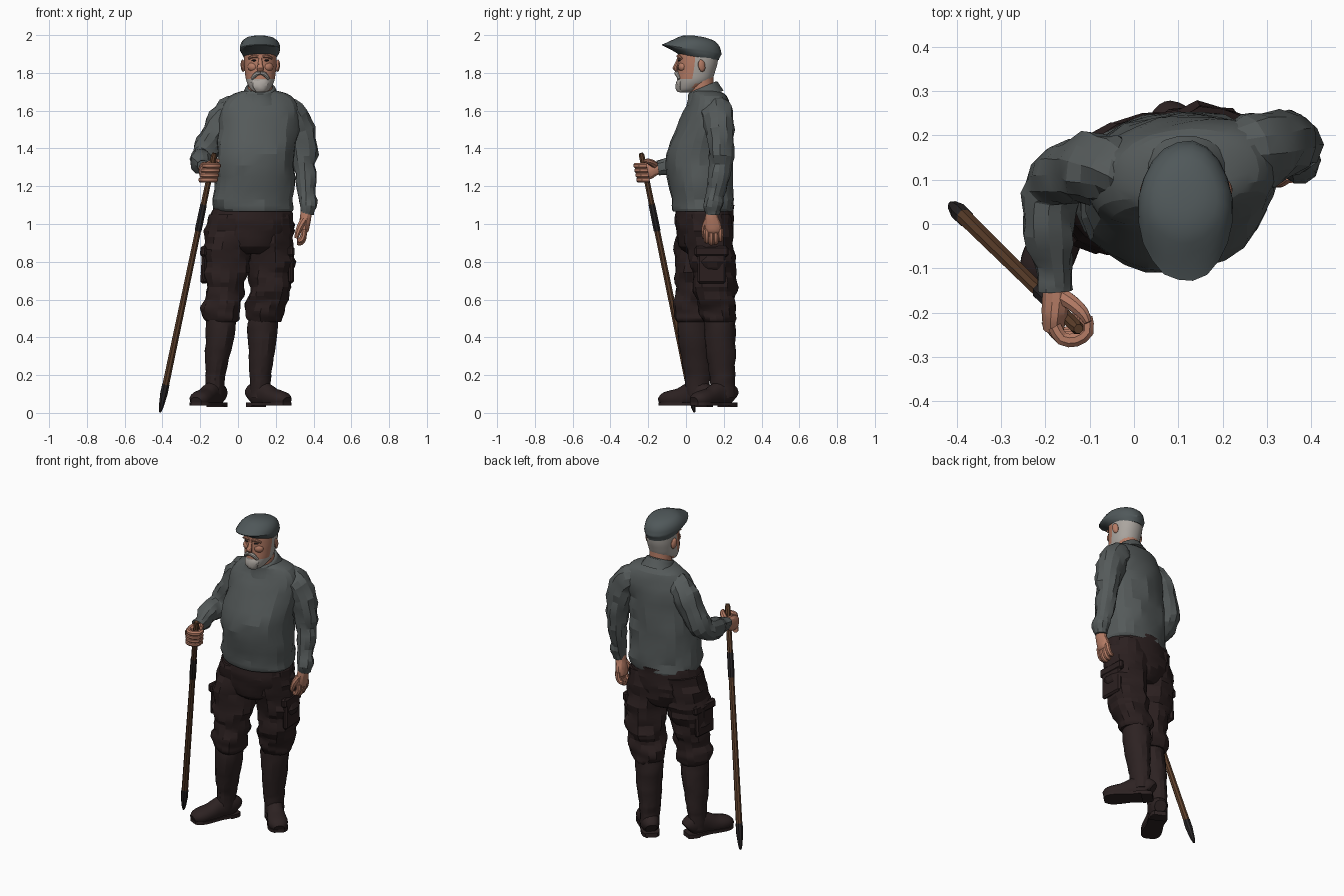
import bpy, bmesh, math
from mathutils import Vector, noise


def material(name, r, g, b):
    m = bpy.data.materials.new(name)
    m.diffuse_color = (r, g, b, 1)
    return m


WOOL = material("grey wool", 0.090, 0.102, 0.102)
CAP = material("slate cap", 0.080, 0.098, 0.102)
TROUSER = material("dark brown cloth", 0.024, 0.014, 0.014)
BOOT = material("boot rubber", 0.026, 0.016, 0.016)
SKIN = material("skin", 0.46, 0.20, 0.13)
HAIR = material("white hair", 0.41, 0.38, 0.35)
WOOD = material("stick wood", 0.11, 0.05, 0.024)
DARK = material("dark grip", 0.02, 0.017, 0.018)
UP = Vector((0, 0, 1))


def finish(bm, name, mats, angle=28):
    bmesh.ops.recalc_face_normals(bm, faces=bm.faces)
    me = bpy.data.meshes.new(name)
    bm.to_mesh(me)
    bm.free()
    for m in mats:
        me.materials.append(m)
    for p in me.polygons:
        p.use_smooth = True
    me.set_sharp_from_angle(angle=math.radians(angle))
    ob = bpy.data.objects.new(name, me)
    bpy.context.collection.objects.link(ob)
    return ob


def spline(keys, sub):
    """Catmull-Rom through rows of (x, y, z, ra, rb)."""
    out = []
    for i in range(len(keys) - 1):
        a, b = keys[i], keys[i + 1]
        p = keys[i - 1] if i else a
        q = keys[i + 2] if i + 2 < len(keys) else b
        for s in range(sub):
            t = s / sub
            out.append([0.5 * (2 * B + (C - A) * t + (2 * A - 5 * B + 4 * C - D) * t * t
                               + (3 * B - A - 3 * C + D) * t ** 3)
                        for A, B, C, D in zip(p, a, b, q)])
    return out + [list(keys[-1])]


def loft(name, keys, mats, n=14, sub=3, flat=False, yaw=0, power=1, folds=0, freq=(9, 9, 22),
         tilt=0, floor=None, ceil=None, rule=None, ref=UP, angle=28):
    """Skin rings along a path; flat=True keeps the rings horizontal."""
    keys = [k if len(k) == 5 else (*k, k[3]) for k in keys]
    rows = spline(keys, sub)
    mats = mats if isinstance(mats, list) else [mats]
    bm = bmesh.new()
    rings = []
    for i, r in enumerate(rows):
        c = Vector(r[:3])
        if flat:
            u = Vector((math.cos(yaw), math.sin(yaw), 0))
            v = Vector((-math.sin(yaw), math.cos(yaw), 0))
        else:
            t = Vector(rows[min(i + 1, len(rows) - 1)][:3]) - Vector(rows[max(i - 1, 0)][:3])
            u = t.cross(ref).normalized()
            v = u.cross(t).normalized()
        ring = []
        for k in range(n):
            a = 2 * math.pi * (k + 0.5) / n
            ca, sa = math.cos(a), math.sin(a)
            d = (u * math.copysign(abs(ca) ** power, ca) * r[3]
                 + v * math.copysign(abs(sa) ** power, sa) * r[4])
            p = c + d
            if folds:
                q = Vector((p.x * freq[0], p.y * freq[1], p.z * freq[2]))
                p += d.normalized() * folds * noise.noise(q)
            p.z -= tilt * (p.y - c.y)
            if floor is not None:
                p.z = max(p.z, floor)
            if ceil is not None:
                p.z = min(p.z, ceil)
            ring.append(bm.verts.new(p))
        rings.append(ring)
    for A, B in zip(rings, rings[1:]):
        for k in range(n):
            bm.faces.new((A[k], A[(k + 1) % n], B[(k + 1) % n], B[k]))
    bm.faces.new(rings[0])
    bm.faces.new(rings[-1])
    if rule:
        for f in bm.faces:
            f.material_index = rule(f.calc_center_median())
    return finish(bm, name, mats, angle)


def block(name, loc, size, mat, rot=(0, 0, 0), bevel=0.01):
    bm = bmesh.new()
    bmesh.ops.create_cube(bm, size=1)
    bmesh.ops.scale(bm, vec=size, verts=bm.verts)
    bmesh.ops.bevel(bm, geom=bm.edges[:], offset=bevel, segments=1, affect='EDGES')
    ob = finish(bm, name, [mat])
    ob.location, ob.rotation_euler = loc, rot


def ball(name, loc, size, mat, rot=(0, 0, 0)):
    bm = bmesh.new()
    bmesh.ops.create_icosphere(bm, subdivisions=2, radius=1)
    bmesh.ops.scale(bm, vec=size, verts=bm.verts)
    ob = finish(bm, name, [mat])
    ob.location, ob.rotation_euler = loc, rot


# sweater body and collar, lower at the throat
loft("sweater_body", [(.085, .09, 1.065, .20, .155), (.085, .09, 1.08, .212, .163),
     (.085, .085, 1.13, .213, .168), (.09, .075, 1.25, .212, .174), (.095, .07, 1.37, .210, .176),
     (.105, .095, 1.50, .216, .146), (.115, .115, 1.60, .216, .122), (.118, .118, 1.66, .180, .100),
     (.118, .11, 1.69, .135, .088), (.118, .10, 1.705, .09, .07)], WOOL, n=24, sub=2,
     flat=True, yaw=.14, power=.92, folds=.018, freq=(9, 9, 11), angle=16)
loft("sweater_collar", [(.118, .10, 1.665, .11, .10), (.118, .095, 1.70, .088, .085),
     (.118, .09, 1.72, .079, .079), (.118, .09, 1.726, .070, .070)], WOOL, n=20, flat=True,
     sub=2, tilt=-.42)

# sleeves
SLEEVE = dict(n=12, sub=3, folds=.02, freq=(14, 14, 20), ref=Vector((.3, 1, .2)), angle=18)
loft("left_sleeve", [(.20, .15, 1.62, .06), (.26, .163, 1.597, .082), (.312, .176, 1.53, .083),
     (.345, .184, 1.40, .071), (.357, .176, 1.27, .060), (.362, .152, 1.15, .050),
     (.362, .138, 1.09, .046), (.36, .135, 1.05, .040)], WOOL, **SLEEVE)
SLEEVE["ref"] = Vector((1, 0, .3))
loft("right_sleeve", [(.02, .115, 1.62, .06), (-.045, .12, 1.59, .080), (-.10, .125, 1.52, .080),
     (-.15, .115, 1.42, .070), (-.184, .08, 1.352, .066), (-.192, .01, 1.335, .062),
     (-.185, -.07, 1.318, .052), (-.178, -.12, 1.305, .045), (-.176, -.15, 1.30, .038)],
     WOOL, **SLEEVE)

# trousers
PANTS = dict(n=16, sub=4, flat=True, folds=.026, freq=(11, 11, 17), angle=18)
loft("trouser_seat", [(.06, .10, .84, .08, .09), (.065, .10, .88, .16, .135),
     (.07, .098, .96, .212, .152), (.07, .098, 1.03, .222, .158), (.075, .098, 1.10, .20, .15)],
     TROUSER, n=20, sub=3, flat=True, yaw=.1, folds=.014, angle=18)
loft("right_trouser_leg", [(-.03, .09, 1.05, .115, .135), (-.048, .08, .93, .135, .135),
     (-.065, .067, .80, .127, .122), (-.07, .05, .69, .113, .112), (-.077, .042, .60, .102, .105),
     (-.088, .04, .54, .104, .105), (-.09, .04, .50, .096, .095), (-.09, .04, .48, .08, .082)],
     TROUSER, **PANTS)
loft("left_trouser_leg", [(.165, .11, 1.05, .12, .135), (.17, .122, .93, .124, .130),
     (.175, .138, .80, .119, .120), (.171, .15, .69, .114, .112), (.157, .16, .60, .11, .104),
     (.142, .17, .54, .106, .1), (.138, .178, .50, .096, .09), (.138, .178, .48, .08, .08)],
     TROUSER, **PANTS)
# cargo pockets with flaps
for side, x, y, rz, ry in (("left", .278, .135, .05, 0), ("right", -.175, .07, -.1, .05)):
    block(side + "_cargo_pocket", (x, y, .765), (.028, .15, .16), TROUSER, (0, ry, rz))
    block(side + "_pocket_flap", (x, y, .855), (.034, .18, .055), TROUSER, (0, ry, rz))


# boots: shaft, foot, sole and heel
def boot(side, ankle, direction, shaft, size):
    d = Vector((*direction, 0)).normalized()
    loft(side + "_boot_shaft", shaft, BOOT, n=14, flat=True, sub=3, folds=.008)

    def foot_keys(k):
        prof = [(-.076, .09, .034, .035), (-.058, .10, .047, .05), (-.01, .105, .053, .07),
                (.05, .095, .049, .062), (.10, .082, .054, .05), (.15, .075, .058, .045),
                (.19, .07, .051, .038), (.216, .062, .03, .022)]
        return [(ankle[0] + d.x * s * size, ankle[1] + d.y * s * size, z, a * k, b)
                for s, z, a, b in prof]
    loft(side + "_boot_foot", foot_keys(1), BOOT, n=16, floor=.045, power=.9)
    sole = [(x, y, .046, a, .05) for x, y, z, a, b in foot_keys(1.02)]
    loft(side + "_boot_sole", sole, BOOT, n=16, floor=.038, ceil=.056, power=.8)
    loft(side + "_boot_heel", sole[:3], BOOT, n=16, floor=.03, ceil=.05, power=.8)


boot("right", (-.125, .06), (-.45, -.89), [(-.125, .062, .08, .052, .06),
     (-.122, .062, .16, .054, .066), (-.118, .058, .22, .056, .07), (-.105, .048, .33, .07, .083),
     (-.092, .042, .44, .08, .086), (-.09, .04, .52, .08, .083)], 1.0)
boot("left", (.117, .195), (.68, -.73), [(.115, .195, .08, .054, .06),
     (.118, .194, .16, .056, .064), (.12, .19, .22, .06, .068), (.125, .183, .33, .073, .078),
     (.13, .18, .44, .083, .082), (.135, .178, .52, .08, .08)], .97)


# head: hair at the back, beard below, face in front
def head_rule(c):
    if c.y > .04 - .25 * (1.84 - c.z) and c.z > 1.745:
        return 1
    return 1 if c.z < 1.762 and c.y < .04 else 0


loft("head", [(.118, -.005, 1.697, .026, .03), (.118, .012, 1.712, .05, .056),
     (.118, .042, 1.755, .074, .09), (.118, .056, 1.81, .083, .10), (.118, .063, 1.86, .087, .106),
     (.118, .065, 1.91, .084, .105), (.118, .065, 1.95, .06, .08)], [SKIN, HAIR], n=24, sub=4,
     flat=True, power=.92, rule=head_rule)
loft("neck", [(.118, .10, 1.64, .072), (.118, .085, 1.72, .066), (.118, .08, 1.79, .066)],
     SKIN, n=16, flat=True)
loft("nose", [(.118, -.036, 1.88, .010, .01), (.118, -.047, 1.85, .012, .012),
     (.118, -.057, 1.825, .018, .014), (.118, -.05, 1.808, .015, .008)], SKIN, n=10, flat=True)
loft("chin_beard", [(.118, -.022, 1.70, .026, .024), (.118, -.027, 1.72, .042, .028),
     (.118, -.026, 1.75, .050, .026), (.118, -.022, 1.775, .042, .018)], HAIR, n=14, flat=True,
     folds=.006, freq=(40, 40, 30))
for s, side in ((-1, "right"), (1, "left")):
    x = .118
    loft(side + "_moustache", [(x, -.051, 1.80, .010), (x + s * .022, -.048, 1.794, .012),
         (x + s * .044, -.035, 1.768, .008)], HAIR, n=8)
    loft(side + "_brow", [(x + s * .012, -.042, 1.885, .007), (x + s * .035, -.040, 1.888, .009),
         (x + s * .062, -.024, 1.876, .006)], SKIN, n=8)
    ball(side + "_eye", (x + s * .034, -.036, 1.866), (.014, .006, .005), DARK, (0, 0, s * .3))
    ball(side + "_cheek", (x + s * .043, -.022, 1.832), (.028, .017, .024), SKIN, (0, 0, s * .5))
    ball(side + "_ear", (x + s * .092, .083, 1.838), (.011, .02, .034), SKIN, (.2, 0, s * .35))

# flat cap, its front pulled forward into a peak
loft("cap_crown", [(.118, .065, 1.884, .088, .110), (.118, .052, 1.902, .098, .128),
     (.116, .030, 1.922, .106, .159), (.116, .034, 1.932, .107, .153), (.116, .055, 1.958, .100, .123),
     (.116, .064, 1.984, .072, .084), (.116, .064, 1.994, .025, .03)], CAP, n=20, sub=2,
     flat=True, tilt=.15, folds=.005, freq=(15, 15, 15))

# walking stick
TOP, TIP = Vector((-.125, -.237, 1.375)), Vector((-.413, .045, .003))


def on_stick(z, r):
    p = TIP.lerp(TOP, (z - TIP.z) / (TOP.z - TIP.z))
    return (*p, r)


def stick(name, stations, mat):
    loft(name, [on_stick(z, r) for z, r in stations], mat, n=8, sub=1, ref=Vector((1, 0, 0)))


stick("stick_shaft", [(.12, .019), (.6, .0175), (1.2, .016), (1.36, .016), (1.375, .011)], WOOD)
stick("stick_grip", [(.965, .0185), (.97, .0195), (1.10, .0185), (1.105, .017)], DARK)
stick("stick_tip", [(.004, .006), (.03, .013), (.10, .021), (.15, .0205), (.155, .017)], DARK)

# right hand gripping the stick
loft("right_palm", [(-.176, -.13, 1.298, .03, .032), (-.176, -.165, 1.293, .032, .038),
     (-.179, -.20, 1.282, .030, .048), (-.182, -.237, 1.272, .024, .042)], SKIN, n=12)
for i in range(4):
    cx, cy, cz, _ = on_stick(1.238 + i * .025, 0)
    pts = []
    for a, rad in ((190, .042), (235, .042), (280, .038), (330, .037), (385, .032)):
        a = math.radians(a)
        pts.append((cx + rad * math.cos(a), cy + rad * math.sin(a), cz - .004, .0165))
    loft("right_finger_%d" % (i + 1), pts, SKIN, n=8, sub=2)
loft("right_thumb", [(-.168, -.16, 1.305, .02), (-.14, -.178, 1.322, .018),
     (-.116, -.20, 1.332, .015), (-.104, -.222, 1.335, .009)], SKIN, n=8)

# left hand hanging, fingers lightly curled
loft("left_palm", [(.36, .135, 1.07, .03, .03), (.358, .136, 1.035, .031, .036),
     (.352, .142, 1.0, .031, .044), (.347, .145, .965, .028, .045), (.342, .145, .95, .022, .04)],
     SKIN, n=12, flat=True)
for i in range(4):
    y = .108 + i * .024
    e = (.0, -.012, -.008, .006)[i]
    loft("left_finger_%d" % (i + 1), [(.35, y, .975, .017), (.347, y + .002, .938 + e, .0165),
         (.333, y + .002, .913 + e, .015), (.313, y, .912 + e, .012)], SKIN, n=8,
         ref=Vector((0, 1, 0)))
loft("left_thumb", [(.348, .115, 1.02, .020), (.328, .10, .985, .018), (.315, .097, .95, .015),
     (.309, .098, .925, .010)], SKIN, n=8, ref=Vector((0, 1, 0)))
